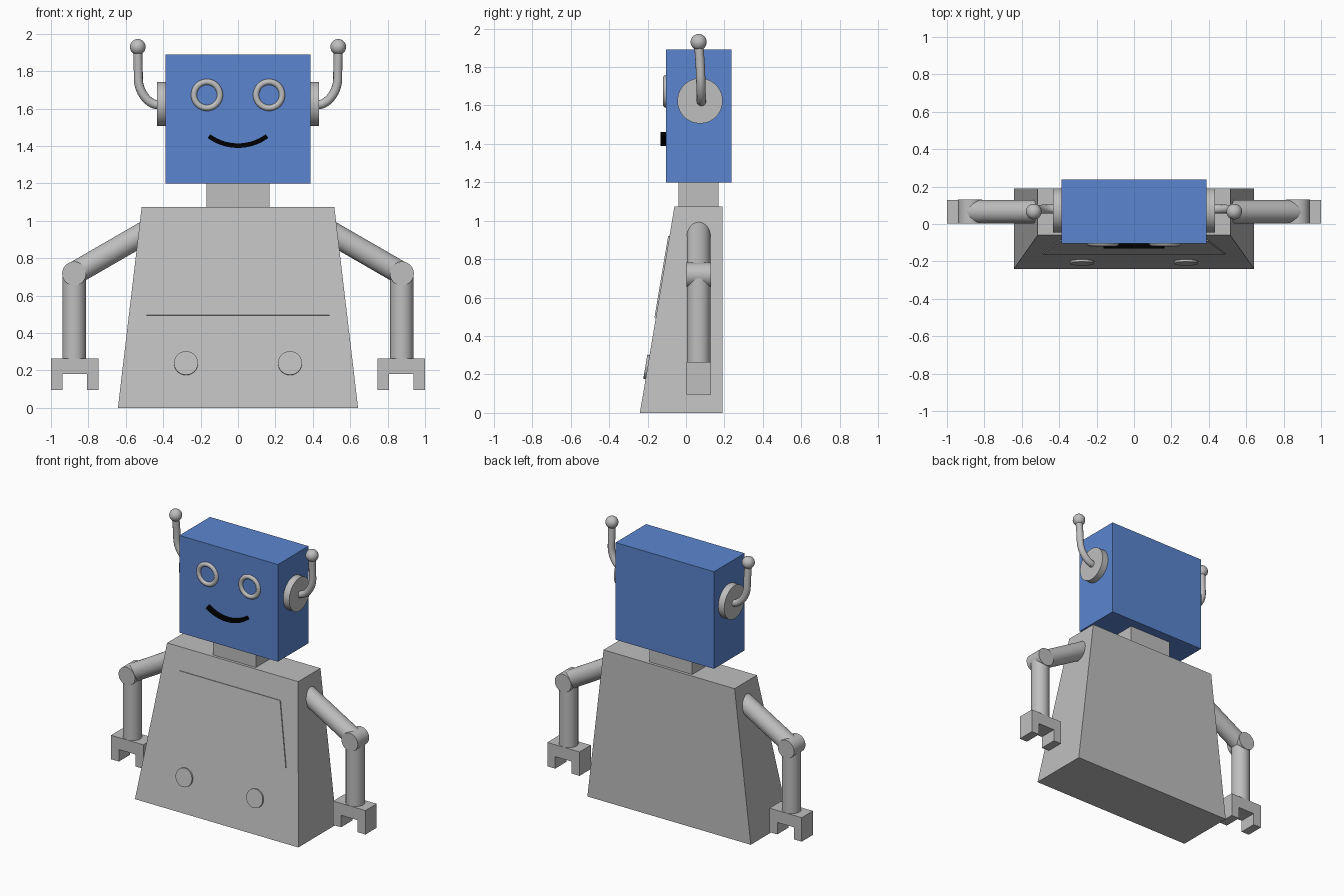
import bpy, bmesh, math
from mathutils import Vector

if "Cube" in bpy.data.objects:
    bpy.data.objects.remove(bpy.data.objects["Cube"])


def material(name, rgb):
    m = bpy.data.materials.new(name)
    m.diffuse_color = (*rgb, 1)
    m.use_nodes = True
    m.node_tree.nodes["Principled BSDF"].inputs["Base Color"].default_value = m.diffuse_color
    return m


GREY = material("metal_grey", (0.52, 0.52, 0.52))
BLUE = material("head_blue", (0.104, 0.237, 0.63))
BLACK = material("mouth_black", (0.0, 0.0, 0.0))


def loft(name, rings, mat):
    """Closed solid through equal-length rings of points, capped at both ends."""
    bm = bmesh.new()
    loops = [[bm.verts.new(p) for p in ring] for ring in rings]
    n = len(rings[0])
    for a, b in zip(loops, loops[1:]):
        for i in range(n):
            j = (i + 1) % n
            bm.faces.new((a[i], a[j], b[j], b[i]))
    bm.faces.new(loops[0][::-1])
    bm.faces.new(loops[-1])
    bmesh.ops.recalc_face_normals(bm, faces=bm.faces[:])
    mesh = bpy.data.meshes.new(name)
    bm.to_mesh(mesh)
    bm.free()
    mesh.materials.append(mat)
    obj = bpy.data.objects.new(name, mesh)
    bpy.context.collection.objects.link(obj)
    return obj


def rect(hx, y0, y1, z):
    return [(-hx, y0, z), (hx, y0, z), (hx, y1, z), (-hx, y1, z)]


def finish(name, mat):
    obj = bpy.context.object
    obj.name = name
    obj.data.materials.append(mat)
    bpy.ops.object.shade_smooth_by_angle(angle=math.radians(35))
    return obj


def rod(name, a, b, r, mat=GREY):
    a, b = Vector(a), Vector(b)
    d = b - a
    bpy.ops.mesh.primitive_cylinder_add(
        vertices=40, radius=r, depth=d.length, location=(a + b) / 2,
        rotation=d.to_track_quat('Z', 'Y').to_euler())
    return finish(name, mat)


# Tapered body with sloping front, neck and head
H, Y_LOW, Y_TOP, Y_BACK = 1.075, -0.24, -0.06, 0.19
loft("body", [rect(0.642, Y_LOW, Y_BACK, 0), rect(0.515, Y_TOP, Y_BACK, H)], GREY)
loft("neck", [rect(0.168, -0.04, 0.17, H - 0.01), rect(0.168, -0.04, 0.17, 1.21)], GREY)
loft("head", [rect(0.387, -0.105, 0.238, 1.2), rect(0.387, -0.105, 0.238, 1.89)], BLUE)

# Helper for points on the sloping front
normal = Vector((0, -H, Y_TOP - Y_LOW)).normalized()


def on_front(x, z, out=0.0):
    return Vector((x, Y_LOW + (Y_TOP - Y_LOW) * z / H, z)) + normal * out


# Raised chest plate
corners = [(-0.49, 0.495), (0.49, 0.495), (0.395, 0.92), (-0.395, 0.92)]
loft("chest_plate", [[on_front(x, z, o) for x, z in corners] for o in (-0.005, 0.007)], GREY)

# Smiling mouth: square section swept along an arc
R, half = 0.262, math.asin(0.155 / 0.262)
mouth = []
for i in range(25):
    t = half * (i / 12 - 1)
    mouth.append([(r * math.sin(t), y, 1.402 + R - r * math.cos(t))
                  for r, y in ((R - 0.012, -0.1), (R + 0.012, -0.1),
                               (R + 0.012, -0.132), (R - 0.012, -0.132))])
loft("mouth", mouth, BLACK)

ARM_Y, ARM_R = 0.066, 0.062
for s, side in ((-1, "left"), (1, "right")):
    # Eye ring
    bpy.ops.mesh.primitive_torus_add(
        major_segments=48, minor_segments=16, major_radius=0.0695, minor_radius=0.0165,
        location=(s * 0.166, -0.103, 1.673), rotation=(math.pi / 2, 0, 0))
    finish(side + "_eye_ring", GREY)

    # Ear disc, curved antenna and ball tip
    rod(side + "_ear", (s * 0.38, 0.073, 1.624), (s * 0.434, 0.073, 1.624), 0.118)
    curve = bpy.data.curves.new(side + "_antenna", 'CURVE')
    curve.dimensions = '3D'
    curve.bevel_depth = 0.024
    curve.bevel_resolution = 4
    curve.resolution_u = 14
    curve.use_fill_caps = True
    sp = curve.splines.new('BEZIER')
    sp.bezier_points.add(2)
    path = [((0.425, 0.08, 1.62), (0.055, 0, 0)),
            ((0.533, 0.076, 1.76), (0, -0.002, 0.07)),
            ((0.536, 0.066, 1.93), (0, -0.002, 0.05))]
    for bp, (p, h) in zip(sp.bezier_points, path):
        p = Vector((s * p[0], p[1], p[2]))
        h = Vector((s * h[0], h[1], h[2]))
        bp.co, bp.handle_left, bp.handle_right = p, p - h, p + h
    antenna = bpy.data.objects.new(side + "_antenna", curve)
    bpy.context.collection.objects.link(antenna)
    bpy.ops.object.select_all(action='DESELECT')
    antenna.select_set(True)
    bpy.context.view_layer.objects.active = antenna
    bpy.ops.object.convert(target='MESH')
    finish(side + "_antenna", GREY)
    bpy.ops.mesh.primitive_uv_sphere_add(segments=32, ring_count=16, radius=0.042,
                                         location=(s * 0.536, 0.066, 1.93))
    finish(side + "_antenna_ball", GREY)

    # Round button on the sloping front
    rod(side + "_button", on_front(s * 0.278, 0.238, -0.01), on_front(s * 0.278, 0.238, 0.012), 0.064)

    # Arm: upper arm, elbow hinge and forearm
    elbow = Vector((s * 0.876, ARM_Y, 0.718))
    rod(side + "_upper_arm", (s * 0.45, ARM_Y, 0.964), elbow, ARM_R)
    rod(side + "_elbow", elbow - Vector((0, 0.064, 0)), elbow + Vector((0, 0.064, 0)), 0.064)
    rod(side + "_forearm", elbow, (s * 0.876, ARM_Y, 0.26), ARM_R)

    # Gripper hand with a square notch
    grip = [(0.746, 0.095), (0.808, 0.095), (0.808, 0.18), (0.938, 0.18),
            (0.938, 0.095), (1.0, 0.095), (1.0, 0.265), (0.746, 0.265)]
    loft(side + "_hand", [[(s * x, y, z) for x, z in grip]
                          for y in (ARM_Y - 0.063, ARM_Y + 0.063)], GREY)
